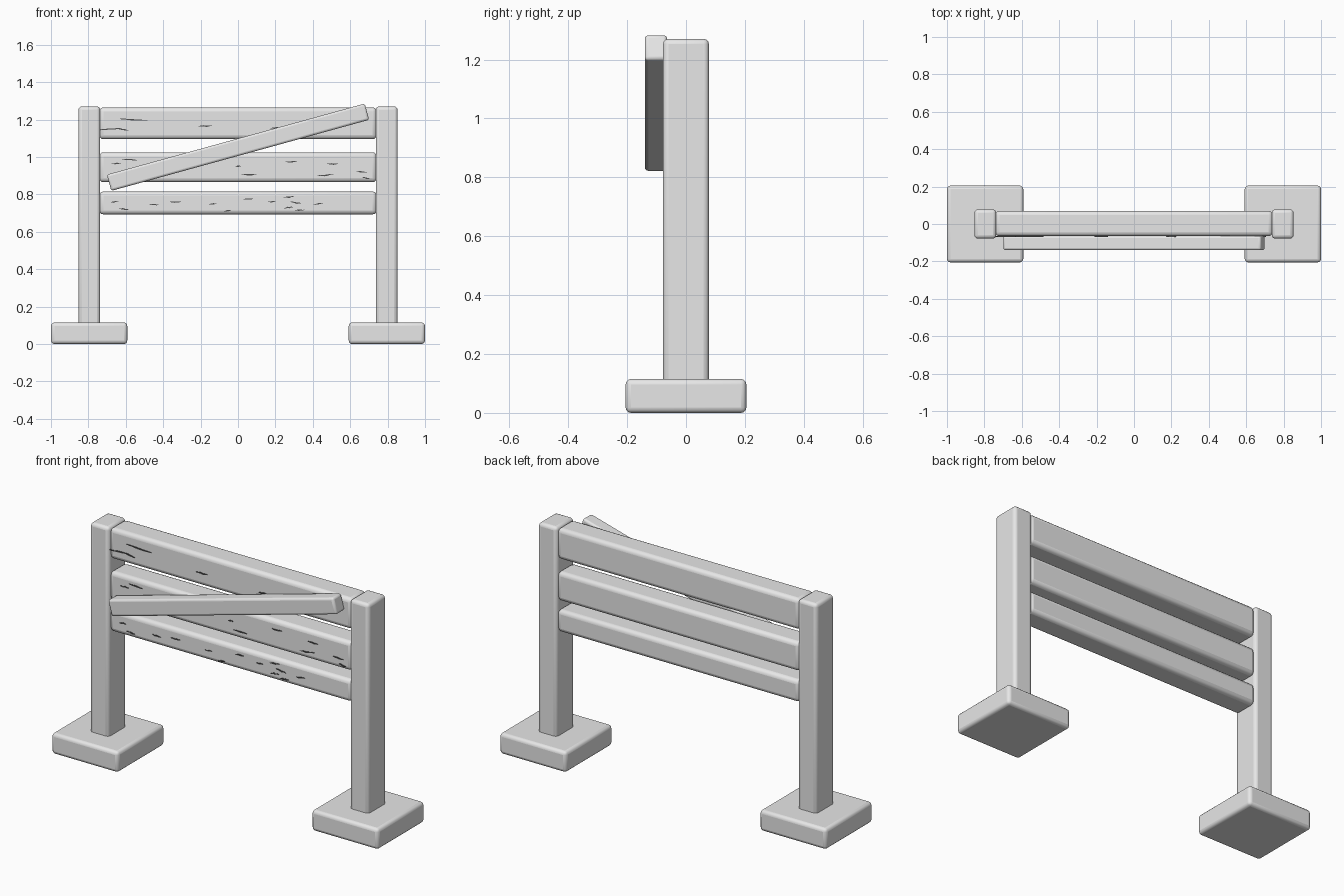
import bpy, bmesh, math, random

if "Cube" in bpy.data.objects:
    bpy.data.objects.remove(bpy.data.objects["Cube"])

random.seed(4)


def material(name, rgb):
    m = bpy.data.materials.new(name)
    m.diffuse_color = (*rgb, 1)
    m.use_nodes = True
    m.node_tree.nodes["Principled BSDF"].inputs["Base Color"].default_value = m.diffuse_color
    return m


GREY = material("light grey", (0.8, 0.8, 0.8))
DARK = material("dark grey", (0.08, 0.08, 0.08))


def block(name, lo, hi, radius, tilt=0):
    """Rounded box between two corners, optionally tilted about y."""
    size = [b - a for a, b in zip(lo, hi)]
    mesh = bpy.data.meshes.new(name)
    bm = bmesh.new()
    bmesh.ops.create_cube(bm, size=1)
    bmesh.ops.scale(bm, vec=size, verts=bm.verts)
    bm.to_mesh(mesh)
    bm.free()
    mesh.materials.append(GREY)
    ob = bpy.data.objects.new(name, mesh)
    bpy.context.collection.objects.link(ob)
    ob.location = [(a + b) / 2 for a, b in zip(lo, hi)]
    ob.rotation_euler.y = tilt
    bev = ob.modifiers.new("rounded_edges", 'BEVEL')
    bev.width = radius
    bev.segments = 3
    bpy.context.view_layer.objects.active = ob
    ob.select_set(True)
    bpy.ops.object.shade_smooth_by_angle(angle=math.radians(40))
    ob.select_set(False)
    return ob


# Feet and posts, one pair per side
for side, s in (("left", -1), ("right", 1)):
    xs = sorted((s * 0.592, s * 1.0))
    block(side + "_foot", (xs[0], -0.205, 0), (xs[1], 0.205, 0.115), 0.018)
    xs = sorted((s * 0.737, s * 0.853))
    block(side + "_post", (xs[0], -0.078, 0.06), (xs[1], 0.078, 1.27), 0.018)

# Three horizontal boards
for name, z0, z1 in (("top_board", 1.095, 1.265),
                     ("middle_board", 0.865, 1.025),
                     ("bottom_board", 0.693, 0.815)):
    block(name, (-0.742, -0.065, z0), (0.742, 0.07, z1), 0.022)

# Slanted loose plank across the front
block("slanted_plank", (-0.715, -0.14, 1.007), (0.715, -0.064, 1.097),
      0.012, -math.radians(15.4))

# Wood cracks: x, z and length of each
CRACKS = [
    (-.56, 1.2, .15), (-.68, 1.15, .12), (-.61, 1.145, .05), (-.175, 1.165, .07),
    (.2, 1.155, .05), (-.58, .985, .08), (-.65, .965, .05), (0, .95, .03),
    (.06, .905, .08), (.285, .975, .06), (.505, .963, .06), (.47, .903, .09),
    (.66, .92, .06), (.685, .888, .04), (-.66, .76, .04), (-.61, .722, .05),
    (-.45, .745, .05), (-.335, .76, .06), (-.135, .75, .04), (-.055, .712, .04),
    (.055, .775, .05), (.18, .76, .04), (.27, .785, .06), (.31, .755, .06),
    (.43, .75, .05), (.27, .73, .05), (.33, .715, .05)]

bm = bmesh.new()
for x, z, length in CRACKS:
    n = 5
    slope = random.uniform(-0.12, 0.12)
    top, bottom = [], []
    for i in range(n + 1):
        t = i / n - 0.5
        mid = z + slope * t * length + random.uniform(-0.002, 0.002)
        half = 0.001 + 0.003 * (1 - abs(2 * t))
        top.append((x + t * length, mid + half))
        bottom.append((x + t * length, mid - half))
    outline = bottom + top[::-1]
    face = bm.faces.new([bm.verts.new((px, -0.064, pz)) for px, pz in outline])
    out = bmesh.ops.extrude_face_region(bm, geom=[face])
    verts = [g for g in out["geom"] if isinstance(g, bmesh.types.BMVert)]
    bmesh.ops.translate(bm, vec=(0, -0.005, 0), verts=verts)
bmesh.ops.recalc_face_normals(bm, faces=bm.faces)
mesh = bpy.data.meshes.new("wood_cracks")
bm.to_mesh(mesh)
bm.free()
mesh.materials.append(DARK)
bpy.context.collection.objects.link(bpy.data.objects.new("wood_cracks", mesh))
